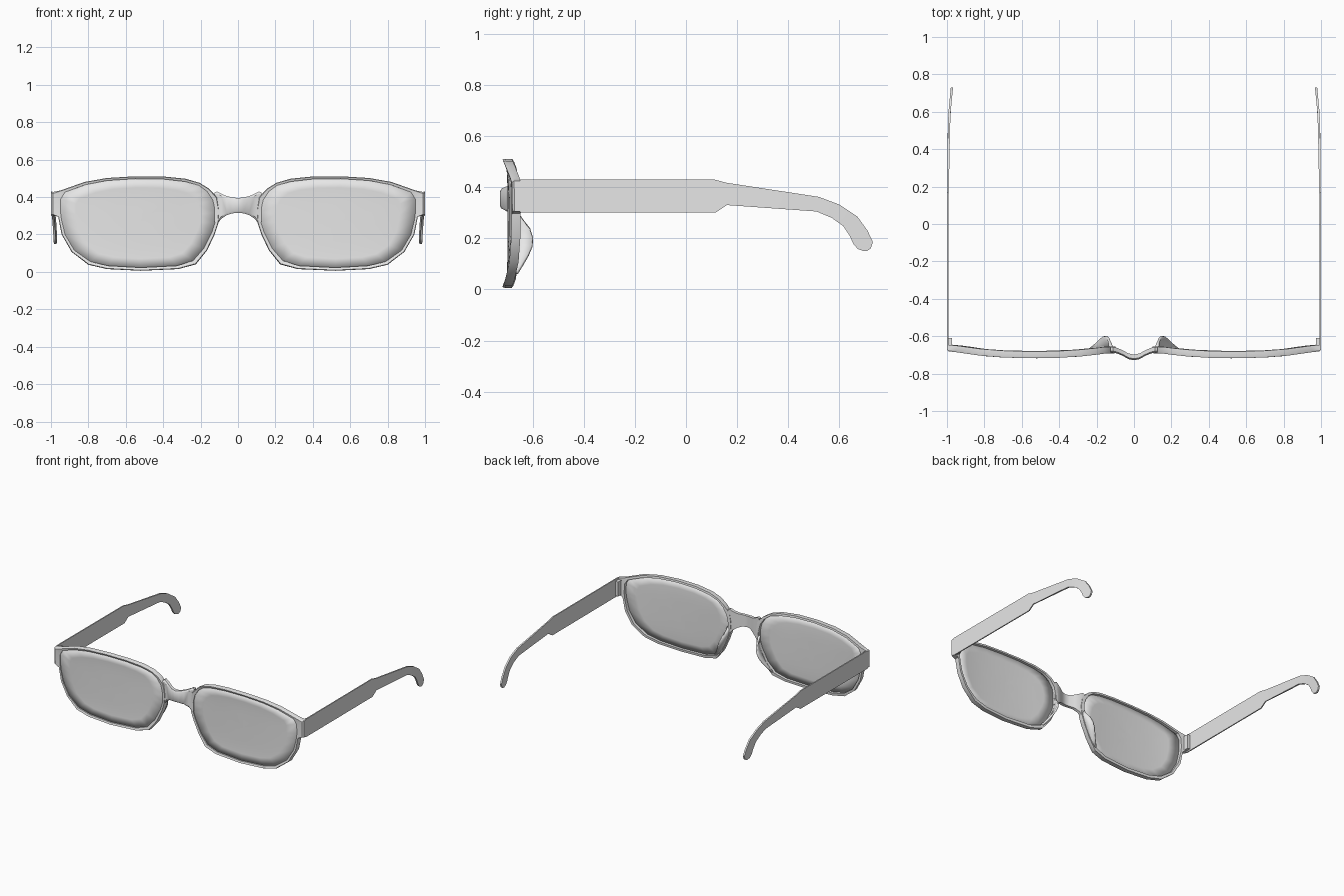
import bpy, bmesh
from mathutils import Vector

grey = bpy.data.materials.new("light grey")
grey.diffuse_color = (0.8, 0.8, 0.8, 1)


def interp(x, table):
    for (a, va), (b, vb) in zip(table, table[1:]):
        if x <= b:
            return va + (vb - va) * max(0, (x - a) / (b - a))
    return table[-1][1]


# front face of the spectacles: gentle wrap across x, edges leaning forward
WRAP = [(0, -0.728), (0.03, -0.722), (0.06, -0.705), (0.1, -0.688), (0.15, -0.685), (0.22, -0.69),
        (0.35, -0.698), (0.5, -0.702), (0.65, -0.701), (0.8, -0.695), (0.92, -0.682), (1.0, -0.675)]


def front_y(x, z):
    return interp(x, WRAP) - 0.012 * min(1, abs((z - 0.26) / 0.25)) ** 4


def finish(name, bm, thickness=0):
    bmesh.ops.recalc_face_normals(bm, faces=bm.faces)
    me = bpy.data.meshes.new(name)
    bm.to_mesh(me)
    bm.free()
    me.materials.append(grey)
    ob = bpy.data.objects.new(name, me)
    bpy.context.collection.objects.link(ob)
    if thickness:
        s = ob.modifiers.new("thickness", 'SOLIDIFY')
        s.thickness = thickness
        s.offset = 0
    m = ob.modifiers.new("mirror", 'MIRROR')
    m.use_clip = True
    bpy.ops.object.select_all(action='DESELECT')
    ob.select_set(True)
    bpy.context.view_layer.objects.active = ob
    bpy.ops.object.shade_smooth_by_angle(angle=0.6)
    return ob


def loft(name, sections, loop=False, section_closed=True, caps=(True, True), thickness=0):
    bm = bmesh.new()
    rows = [[bm.verts.new(p) for p in s] for s in sections]
    n = len(rows[0])
    pairs = list(zip(rows, rows[1:])) + ([(rows[-1], rows[0])] if loop else [])
    for a, b in pairs:
        for i in range(n if section_closed else n - 1):
            j = (i + 1) % n
            bm.faces.new((a[i], a[j], b[j], b[i]))
    if section_closed and not loop:
        if caps[0]:
            bm.faces.new(rows[0])
        if caps[1]:
            bm.faces.new(rows[-1])
    return finish(name, bm, thickness)


# rim: outer x, z and matching inner x, z around one eye
RIM = [(0.10, 0.33, 0.12, 0.32), (0.112, 0.40, 0.135, 0.385), (0.155, 0.445, 0.165, 0.43),
       (0.205, 0.476, 0.21, 0.463), (0.28, 0.498, 0.285, 0.483), (0.40, 0.51, 0.40, 0.496),
       (0.55, 0.511, 0.55, 0.498), (0.70, 0.502, 0.70, 0.488), (0.82, 0.481, 0.815, 0.466),
       (0.95, 0.435, 0.925, 0.426), (1.0, 0.425, 0.948, 0.39), (1.0, 0.305, 0.949, 0.32),
       (0.962, 0.298, 0.944, 0.28), (0.943, 0.20, 0.925, 0.20), (0.89, 0.107, 0.875, 0.115),
       (0.80, 0.038, 0.79, 0.055), (0.70, 0.015, 0.695, 0.033), (0.52, 0.006, 0.52, 0.023),
       (0.32, 0.015, 0.325, 0.033), (0.225, 0.04, 0.24, 0.06), (0.165, 0.115, 0.183, 0.125),
       (0.125, 0.20, 0.14, 0.21), (0.105, 0.26, 0.122, 0.265)]
sections = []
for ox, oz, ix, iz in RIM:
    fx, fz = ox + (ix - ox) * 0.2, oz + (iz - oz) * 0.2
    yo, yi = front_y(ox, oz), front_y(ix, iz)
    sections.append([(fx, yo - 0.004, fz), (ix, yi - 0.002, iz), (ix, yi + 0.032, iz),
                     (ox, yo + 0.032, oz), (ox, yo + 0.005, oz)])
loft("rim", sections, loop=True)

# lens: concentric rings inside the rim, following the wrap
bm = bmesh.new()
c = Vector((0.53, 0.26))
rings = []
for k in (1.0, 0.8, 0.6, 0.4, 0.2):
    ring = []
    for _, _, ix, iz in RIM:
        p = c + (Vector((ix, iz)) - c) * k
        ring.append(bm.verts.new((p.x, front_y(p.x, 0.26 + (p.y - 0.26) * 0.9) + 0.007, p.y)))
    rings.append(ring)
n = len(RIM)
for a, b in zip(rings, rings[1:]):
    for i in range(n):
        bm.faces.new((a[i], a[(i + 1) % n], b[(i + 1) % n], b[i]))
mid = bm.verts.new((c.x, front_y(c.x, c.y) + 0.007, c.y))
for i in range(n):
    bm.faces.new((rings[-1][i], rings[-1][(i + 1) % n], mid))
finish("lens", bm, 0.006)

# bridge: x, top z, bottom z
sections = []
for x, t, b in [(0, 0.395, 0.315), (0.03, 0.398, 0.313), (0.06, 0.405, 0.303),
                (0.09, 0.418, 0.283), (0.112, 0.43, 0.255), (0.125, 0.425, 0.26)]:
    y = front_y(x, 0.35)
    sections.append([(x, y, t - 0.012), (x, y + 0.008, t), (x, y + 0.03, t),
                     (x, y + 0.03, b), (x, y + 0.008, b), (x, y, b + 0.012)])
loft("bridge", sections, caps=(False, True))

# nose pads: curved fins behind the inner rim (x, z, rear y)
sections = []
for x, z, y in [(0.112, 0.30, -0.66), (0.113, 0.27, -0.638), (0.12, 0.24, -0.612), (0.132, 0.205, -0.600),
                (0.147, 0.17, -0.602), (0.165, 0.135, -0.617), (0.188, 0.10, -0.638), (0.215, 0.065, -0.66)]:
    f = front_y(x, z) + 0.012
    d = y - f
    sections.append([(x + 0.002, f, z), (x + 0.005, f + d * 0.5, z), (x + 0.018, y, z)])
loft("nose_pad", sections, section_closed=False, thickness=0.012)

# temples: upper y, z and matching lower y, z down to the ear hook
TEMPLE = [(-0.65, 0.43, -0.65, 0.30), (0.11, 0.43, 0.115, 0.30), (0.16, 0.417, 0.16, 0.33),
          (0.52, 0.362, 0.51, 0.305), (0.60, 0.332, 0.57, 0.28), (0.67, 0.285, 0.615, 0.248),
          (0.71, 0.23, 0.64, 0.21), (0.731, 0.185, 0.655, 0.178), (0.722, 0.16, 0.672, 0.158),
          (0.707, 0.15, 0.695, 0.15)]


def temple_x(y):
    return interp(y, [(-0.65, 1.0), (0.45, 0.998), (0.6, 0.992), (0.735, 0.979)])


sections = []
for ty, tz, by, bz in TEMPLE:
    w = 0.008 if ty < 0.5 else 0.012
    tx, bx = temple_x(ty), temple_x(by)
    sections.append([(tx, ty, tz), (tx - w, ty, tz), (bx - w, by, bz), (bx, by, bz)])
loft("temple", sections)

# hinge block joining temple and rim
loft("hinge", [[(0.972, y, 0.31), (0.994, y, 0.31), (0.994, y, 0.415), (0.972, y, 0.415)]
               for y in (-0.655, -0.61)])
